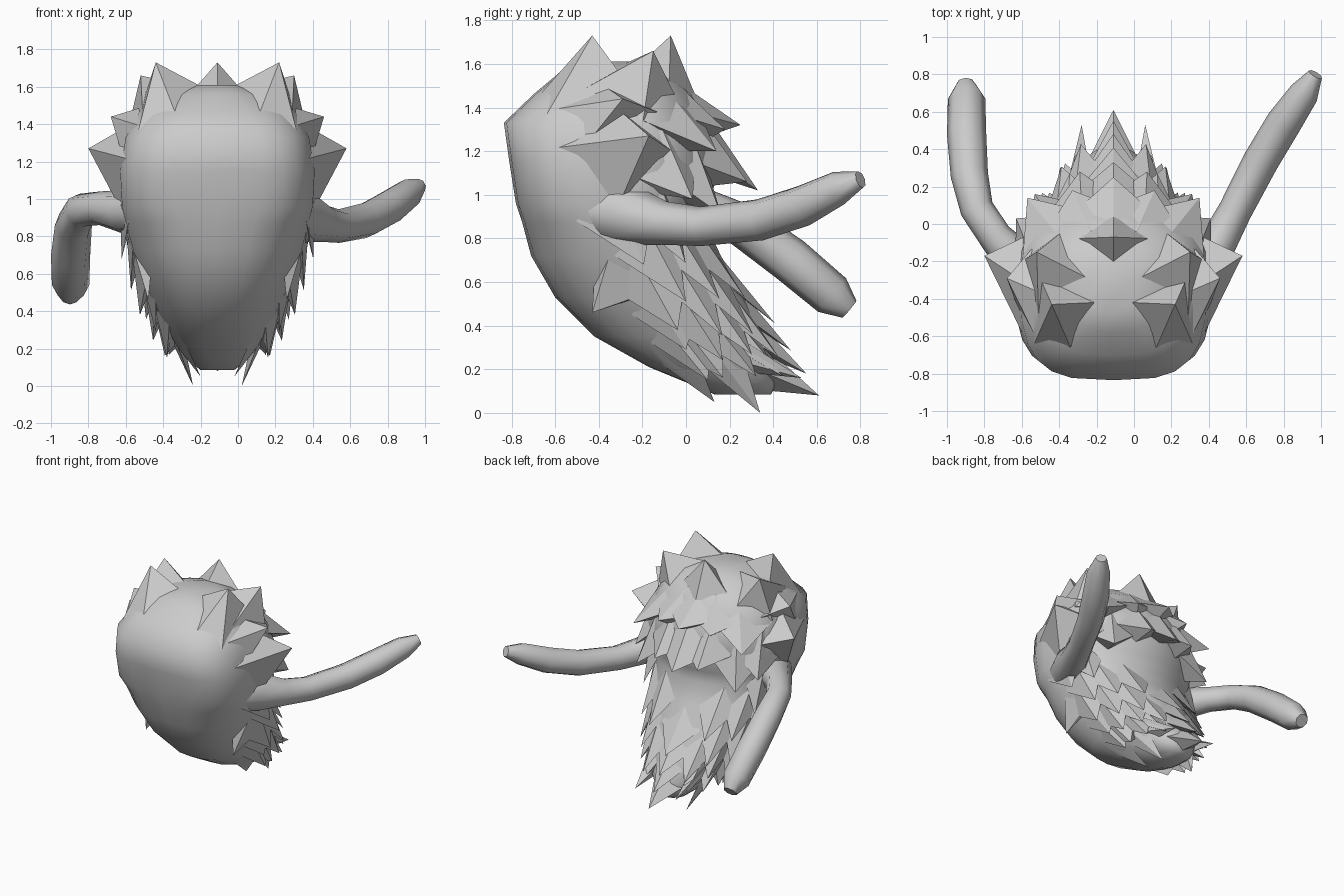
import bpy, bmesh, math, random
from mathutils import Vector

if "Cube" in bpy.data.objects:
    bpy.data.objects.remove(bpy.data.objects["Cube"])

random.seed(4)
CX = -0.11  # body symmetry plane

# Body rings: z, half width, front y, back y, front squareness exponent
RINGS = [(0.085, 0.09, 0.13, 0.39, 0.8), (0.14, 0.16, 0.00, 0.42, 0.8), (0.21, 0.22, -0.17, 0.42, 0.8),
         (0.35, 0.30, -0.42, 0.36, 0.8), (0.53, 0.39, -0.60, 0.27, 0.8), (0.72, 0.46, -0.71, 0.16, 0.78),
         (0.87, 0.50, -0.75, 0.09, 0.72), (0.96, 0.52, -0.78, 0.10, 0.6), (1.15, 0.53, -0.81, 0.17, 0.57),
         (1.33, 0.50, -0.835, 0.12, 0.6), (1.46, 0.43, -0.70, 0.03, 0.68), (1.56, 0.29, -0.58, -0.08, 0.8),
         (1.61, 0.12, -0.48, -0.20, 0.8)]


def surf(z, t):
    """Point on the body at height z, angle t (0 = front, pi = back)."""
    z = max(RINGS[0][0], min(RINGS[-1][0], z))
    for a, b in zip(RINGS, RINGS[1:]):
        if z <= b[0]:
            break
    f = (z - a[0]) / (b[0] - a[0])
    w, yf, yb, e = (a[i] + (b[i] - a[i]) * f for i in (1, 2, 3, 4))
    ym = yf + 0.6 * (yb - yf)
    s, c = math.sin(t), math.cos(t)
    x = w * math.copysign(abs(s) ** (e if c > 0 else 1.1), s)
    y = ym - (ym - yf) * abs(c) ** e if c > 0 else ym + (yb - ym) * abs(c)
    return Vector((CX + x, y, z))


def finish(bm, name, angle):
    bmesh.ops.recalc_face_normals(bm, faces=bm.faces)
    me = bpy.data.meshes.new(name)
    bm.to_mesh(me)
    bm.free()
    ob = bpy.data.objects.new(name, me)
    bpy.context.collection.objects.link(ob)
    bpy.ops.object.select_all(action='DESELECT')
    ob.select_set(True)
    bpy.context.view_layer.objects.active = ob
    bpy.ops.object.shade_smooth_by_angle(angle=math.radians(angle))
    return ob


def loft(bm, rows):
    vs = [[bm.verts.new(p) for p in r] for r in rows]
    n = len(vs[0])
    for a, b in zip(vs, vs[1:]):
        for i in range(n):
            bm.faces.new((a[i], a[(i + 1) % n], b[(i + 1) % n], b[i]))
    bm.faces.new(vs[0])
    bm.faces.new(vs[-1])


# Smooth body
bm = bmesh.new()
loft(bm, [[surf(r[0], math.tau * i / 24) for i in range(24)] for r in RINGS])
finish(bm, "body", 75)


def tuft(bm, z, t, fore, aft, up, down, tip):
    """Pointed lock of fur rooted at four surface points around (z, t)."""
    k = math.copysign(1, t)
    u, l, r, d, p = (bm.verts.new(v) for v in (
        surf(z + up, t), surf(z, t - k * fore), surf(z, t + k * aft), surf(z - down, t), tip))
    for f in ((u, l, p), (l, d, p), (d, r, p), (r, u, p)):
        bm.faces.new(f)


# Mane plates: root z, angle, fore and aft spread (deg), up, down, tip x offset, y, z
MANE = [(1.20, 88, 44, 28, 0.20, 0.26, 0.69, -0.17, 1.27),
        (1.38, 80, 36, 32, 0.12, 0.14, 0.57, -0.29, 1.44),
        (1.46, 100, 36, 36, 0.14, 0.12, 0.41, -0.15, 1.66),
        (1.47, 55, 30, 40, 0.14, 0.10, 0.33, -0.43, 1.73),
        (1.34, 130, 30, 25, 0.20, 0.14, 0.46, 0.14, 1.20),
        (1.36, 158, 25, 20, 0.20, 0.10, 0.22, 0.18, 1.30),
        (1.12, 112, 25, 22, 0.20, 0.12, 0.52, 0.03, 0.98),
        (1.14, 158, 20, 20, 0.18, 0.10, 0.18, 0.28, 1.06),
        (1.08, 136, 22, 20, 0.18, 0.12, 0.42, 0.16, 0.91)]
bm = bmesh.new()
for z, a, fo, af, up, dn, x, y, tz in MANE:
    for s in (1, -1):
        tuft(bm, z, s * math.radians(a), math.radians(fo), math.radians(af), up, dn,
             Vector((CX + s * x, y, tz)))
for z, y, tz in ((1.52, -0.07, 1.73), (1.38, 0.25, 1.32), (1.18, 0.33, 1.02)):
    tuft(bm, z, math.pi, 0.6, 0.6, 0.2, 0.1, Vector((CX, y, tz)))
finish(bm, "mane_spikes", 25)

# Fur rows down the flanks and back: z, tufts per side, tip distance back, drop
ROWS = [(0.88, 2, 0.18, 0.22), (0.72, 3, 0.20, 0.22), (0.57, 3, 0.17, 0.20),
        (0.43, 3, 0.17, 0.18), (0.30, 3, 0.18, 0.15)]
bm = bmesh.new()
for k, (z, n, back, drop) in enumerate(ROWS):
    for i in range(n):
        t = math.radians(88 + (12 if k % 2 else 0) + i * 72 / 3)
        jit = random.uniform(0.85, 1.1)
        p = surf(z, t)
        reach = back * jit * (0.6 + 0.4 * abs(math.cos(t)))
        for s in (1, -1):
            tip = Vector((CX + s * (p.x - CX + 0.01 * math.sin(t)), p.y + reach,
                          max(0.03, z - drop * jit)))
            tuft(bm, z, s * t, 0.36, 0.30, 0.14, 0.08, tip)
    if z < 0.6:
        tuft(bm, z, math.pi, 0.45, 0.45, 0.13, 0.06,
             surf(z, math.pi) + Vector((0, back * 0.95, -drop * 0.8)))
# Ragged fringe at the foot and lower flanks
for z, a, x, y, tz in ((0.20, 95, 0.13, 0.34, 0.00), (0.22, 60, 0.09, 0.13, 0.05),
                       (0.32, 80, 0.27, 0.10, 0.15), (0.24, 125, 0.17, 0.53, 0.16),
                       (0.58, 75, 0.37, -0.43, 0.46), (0.45, 85, 0.33, 0.00, 0.29)):
    for s in (1, -1):
        tuft(bm, z, s * math.radians(a), 0.3, 0.3, 0.12, 0.06, Vector((CX + s * x, y, tz)))
tuft(bm, 0.18, math.pi, 0.7, 0.7, 0.1, 0.08, Vector((CX, 0.61, 0.08)))
finish(bm, "back_fur", 25)


def arm(name, path):
    """Eight sided tube swept along x, y, z, radius points."""
    pts = [Vector(p[:3]) for p in path]
    rows = []
    for i, p in enumerate(pts):
        d = (pts[min(i + 1, len(pts) - 1)] - pts[max(i - 1, 0)]).normalized()
        side = d.cross(Vector((0, 0, 1))).normalized()
        up = side.cross(d)
        rows.append([p + path[i][3] * (side * math.cos(a) + up * math.sin(a))
                     for a in (math.tau * j / 8 for j in range(8))])
    bm = bmesh.new()
    loft(bm, rows)
    finish(bm, name, 60)


# Arms with shoulders sunk into the body and blunt hands
arm("right_arm", [(0.21, -0.50, 0.94, 0.13), (0.33, -0.27, 0.91, 0.145), (0.45, -0.10, 0.87, 0.10),
                  (0.54, 0.07, 0.855, 0.09), (0.68, 0.34, 0.885, 0.095), (0.80, 0.54, 0.95, 0.095),
                  (0.91, 0.70, 1.03, 0.08), (0.97, 0.80, 1.07, 0.04)])
arm("left_arm", [(-0.45, -0.42, 0.93, 0.13), (-0.60, -0.22, 0.93, 0.12), (-0.74, -0.07, 0.95, 0.09),
                 (-0.84, 0.08, 0.94, 0.09), (-0.88, 0.26, 0.86, 0.10), (-0.895, 0.48, 0.70, 0.105),
                 (-0.895, 0.67, 0.54, 0.10), (-0.90, 0.75, 0.475, 0.05)])
